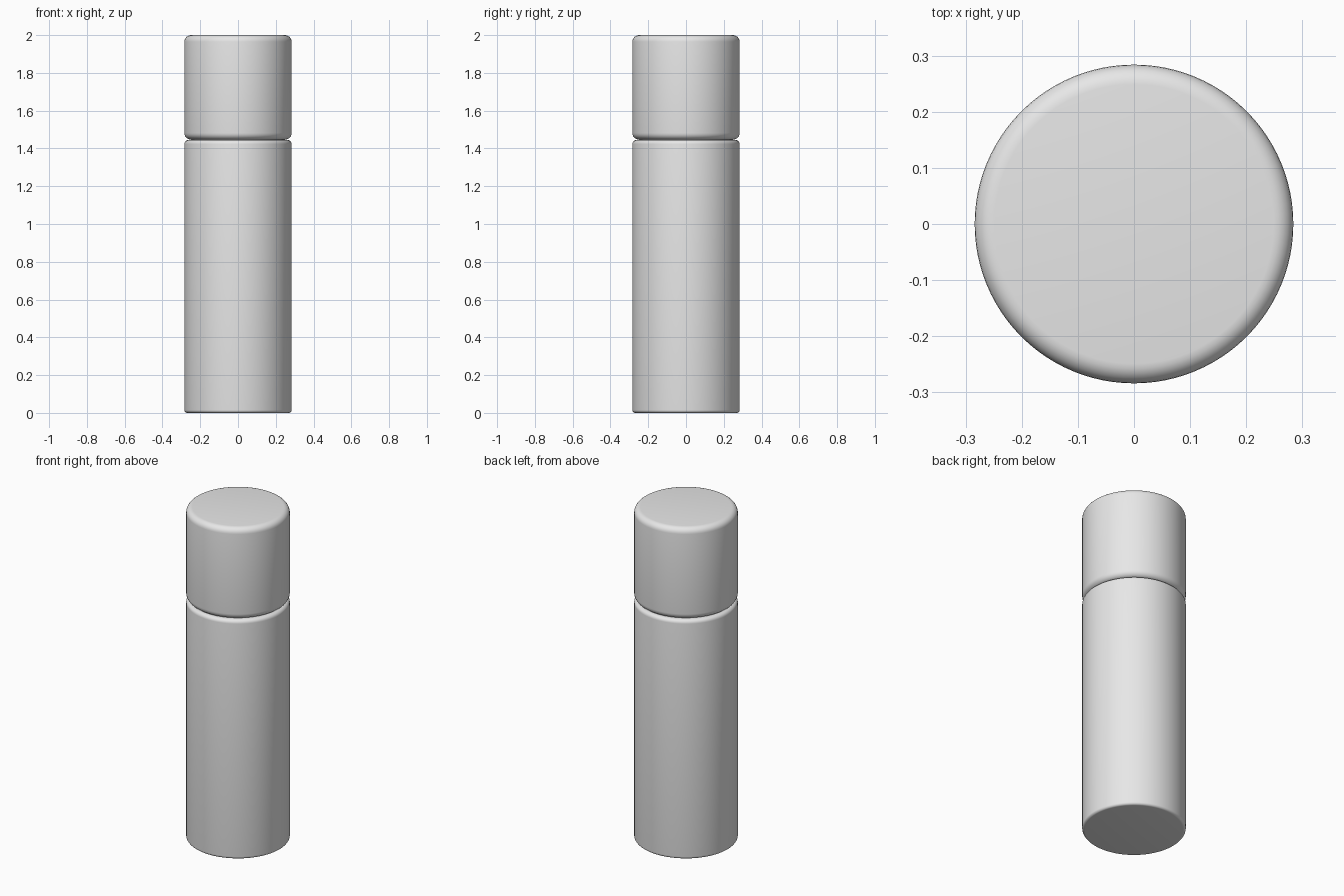
import bpy, math

old = bpy.data.objects.get("Cube")
if old:
    bpy.data.objects.remove(old)

SEGMENTS = 96
RADIUS = 0.284

grey = bpy.data.materials.new("light_grey")
grey.use_nodes = True
colour = (0.8, 0.8, 0.8, 1)
grey.diffuse_color = colour
grey.node_tree.nodes["Principled BSDF"].inputs["Base Color"].default_value = colour


def arc(radius, z, r, start):
    """Quarter-round profile corner centred inside the outer radius."""
    return [(radius - r + r * math.cos(a), z + r * math.sin(a))
            for a in (math.radians(start + 15 * i) for i in range(7))]


def revolve(name, profile):
    """Closed solid of revolution from (radius, height) points, bottom to top."""
    verts, faces = [], []
    for r, z in profile:
        for i in range(SEGMENTS):
            a = math.tau * i / SEGMENTS
            verts.append((r * math.cos(a), r * math.sin(a), z))
    for k in range(len(profile) - 1):
        lo, hi = k * SEGMENTS, (k + 1) * SEGMENTS
        for i in range(SEGMENTS):
            j = (i + 1) % SEGMENTS
            faces.append((lo + i, lo + j, hi + j, hi + i))
    faces.append(tuple(reversed(range(SEGMENTS))))
    faces.append(tuple(range(len(verts) - SEGMENTS, len(verts))))
    mesh = bpy.data.meshes.new(name)
    mesh.from_pydata(verts, [], faces)
    mesh.materials.append(grey)
    obj = bpy.data.objects.new(name, mesh)
    bpy.context.collection.objects.link(obj)
    bpy.ops.object.select_all(action="DESELECT")
    obj.select_set(True)
    bpy.context.view_layer.objects.active = obj
    bpy.ops.object.shade_smooth_by_angle(angle=math.radians(35))
    return obj


def rounded_cylinder(name, radius, bottom, top, r_bottom, r_top):
    profile = arc(radius, bottom + r_bottom, r_bottom, -90)
    profile += arc(radius, top - r_top, r_top, 0)
    return revolve(name, profile)


# Tall bottle body, narrow neck in the gap, and rounded cap
rounded_cylinder("bottle_body", RADIUS, 0, 1.445, 0.015, 0.022)
rounded_cylinder("neck", 0.25, 1.40, 1.50, 0.005, 0.005)
rounded_cylinder("cap", RADIUS, 1.447, 2.0, 0.035, 0.035)
